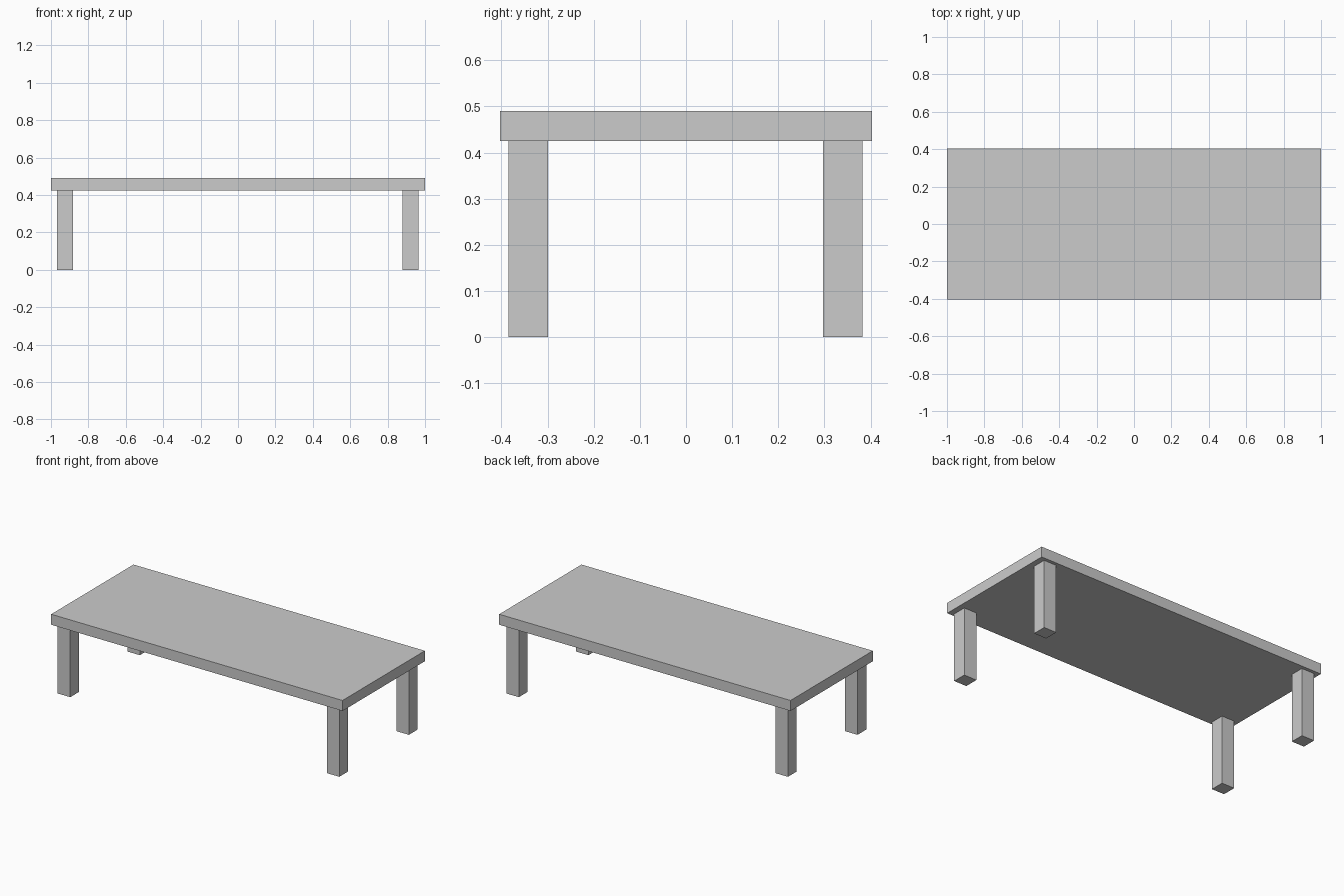
import bpy

if "Cube" in bpy.data.objects:
    bpy.data.objects.remove(bpy.data.objects["Cube"])

TOP_Z, UNDER_Z = 0.49, 0.425
LEG = 0.086


def box(name, center, size):
    bpy.ops.mesh.primitive_cube_add(size=1, location=center)
    obj = bpy.context.object
    obj.name = name
    obj.scale = size
    bpy.ops.object.transform_apply(location=False, rotation=False, scale=True)
    return obj


# Slab top
box("table_top", (0, 0, (TOP_Z + UNDER_Z) / 2), (2.0, 0.807, TOP_Z - UNDER_Z))

# Four square legs, inset slightly from the corners
for side, x in (("left", -0.925), ("right", 0.922)):
    for end, y in (("front", -0.342), ("back", 0.34)):
        box(f"{end}_{side}_leg", (x, y, UNDER_Z / 2), (LEG, LEG, UNDER_Z))
